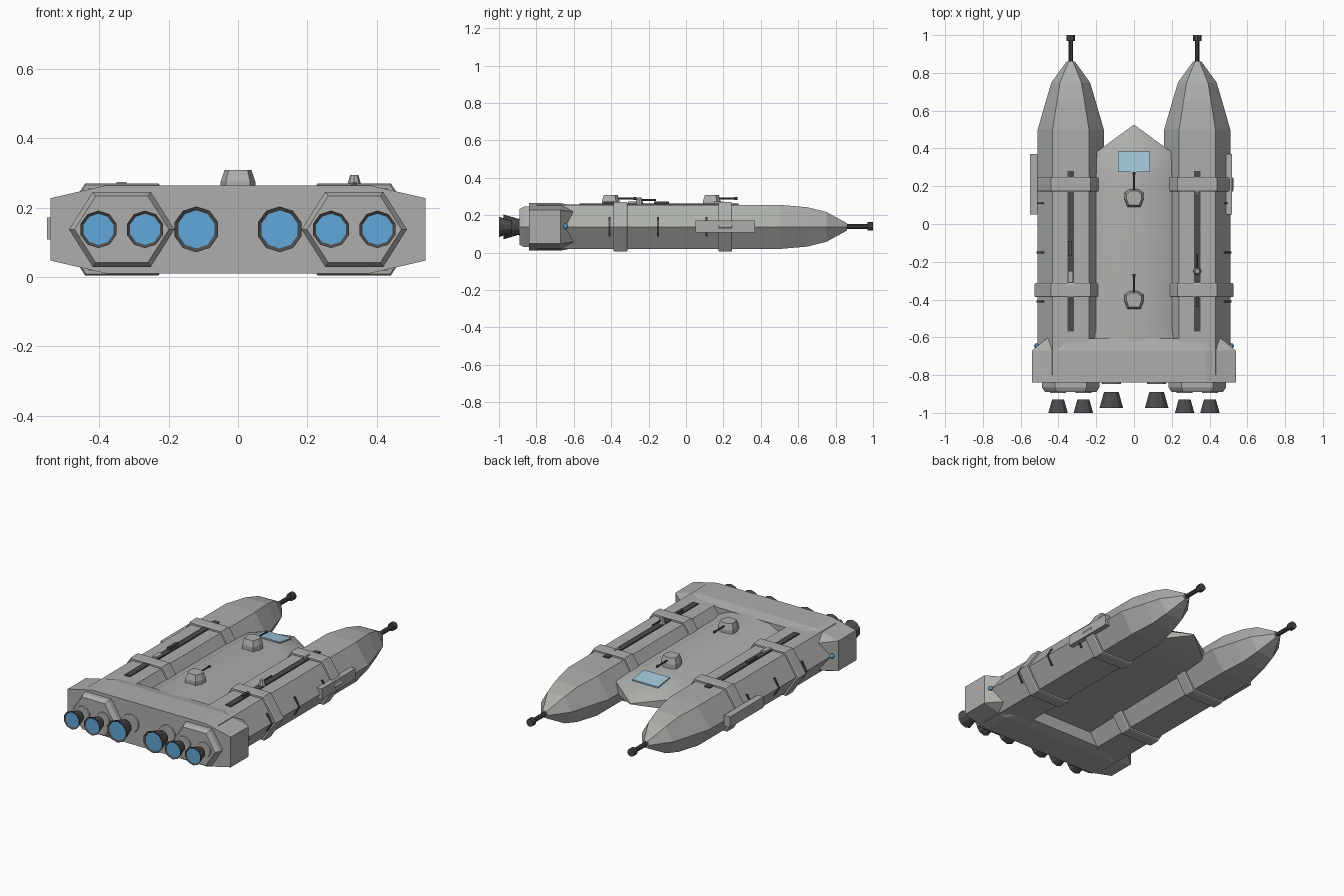
import bpy, bmesh, math
from mathutils import Matrix, Vector

cube = bpy.data.objects.get("Cube")
if cube:
    bpy.data.objects.remove(cube, do_unlink=True)


def material(name, color):
    m = bpy.data.materials.new(name)
    m.use_nodes = True
    m.diffuse_color = (*color, 1)
    m.node_tree.nodes["Principled BSDF"].inputs["Base Color"].default_value = (*color, 1)
    return m


HULL = material("hull grey", (0.42, 0.43, 0.41))
DARK = material("dark metal", (0.07, 0.07, 0.075))
GLOW = material("engine blue", (0.12, 0.39, 0.70))
GLASS = material("window blue", (0.36, 0.56, 0.68))
MID = 0.1375      # height of the pod axis
POD_X = 0.335     # sideways offset of each pod


def finish(name, bm, mats, smooth=False):
    bmesh.ops.recalc_face_normals(bm, faces=bm.faces)
    me = bpy.data.meshes.new(name)
    bm.to_mesh(me)
    bm.free()
    for m in mats:
        me.materials.append(m)
    ob = bpy.data.objects.new(name, me)
    bpy.context.collection.objects.link(ob)
    if smooth:
        bpy.ops.object.select_all(action='DESELECT')
        ob.select_set(True)
        bpy.context.view_layer.objects.active = ob
        bpy.ops.object.shade_smooth_by_angle(angle=math.radians(30))
    return ob


def loft(name, rings, mat, smooth=False):
    """Skin a list of equal-length point rings and cap both ends."""
    bm = bmesh.new()
    loops = [[bm.verts.new(p) for p in ring] for ring in rings]
    n = len(loops[0])
    for a, b in zip(loops, loops[1:]):
        for i in range(n):
            j = (i + 1) % n
            bm.faces.new((a[i], a[j], b[j], b[i]))
    bm.faces.new(loops[0])
    bm.faces.new(loops[-1])
    return finish(name, bm, [mat], smooth)


def hex_ring(x, y, w, h):
    t = w * 0.55
    pts = [(w, 0), (t, h), (-t, h), (-w, 0), (-t, -h), (t, -h)]
    return [(x + px, y, MID + pz) for px, pz in pts]


def box(name, lo, hi, mat):
    bm = bmesh.new()
    lo, hi = Vector(lo), Vector(hi)
    bmesh.ops.create_cube(bm, size=1)
    bmesh.ops.scale(bm, vec=hi - lo, verts=bm.verts)
    bmesh.ops.translate(bm, vec=(lo + hi) / 2, verts=bm.verts)
    return finish(name, bm, [mat])


def rod(name, x, z, y0, y1, r0, r1, mat, sides=10):
    """Straight or tapered cylinder along y."""
    bm = bmesh.new()
    bmesh.ops.create_cone(bm, cap_ends=True, segments=sides, radius1=r0, radius2=r1, depth=y1 - y0,
                          matrix=Matrix.Translation((x, (y0 + y1) / 2, z)) @ Matrix.Rotation(-math.pi / 2, 4, 'X'))
    return finish(name, bm, [mat])


def nozzle(name, x, y, r, length):
    """Flared bell with a dark rim and a glowing, slightly sunk mouth."""
    bm = bmesh.new()
    bmesh.ops.create_cone(bm, cap_ends=True, segments=10, radius1=r, radius2=r * 0.62, depth=length,
                          matrix=Matrix.Translation((x, y + length / 2, MID)) @ Matrix.Rotation(-math.pi / 2, 4, 'X'))
    bm.normal_update()
    mouth = min(bm.faces, key=lambda f: f.calc_center_median().y)
    bmesh.ops.inset_region(bm, faces=[mouth], thickness=r * 0.17, depth=-0.006)
    mouth.material_index = 1
    return finish(name, bm, [DARK, GLOW])


# Central hull with a pointed nose
def hull_ring(y, w, top, side, low):
    right = [(w, low), (w, side), (w * 0.6, top - (top - side) * 0.2), (0, top)]
    left = [(-px, pz) for px, pz in right[-2::-1]]
    return [(px, y, pz) for px, pz in right + left]


loft("central_hull", [hull_ring(-0.7, 0.23, 0.256, 0.215, 0.09),
                      hull_ring(-0.55, 0.2, 0.256, 0.205, 0.1),
                      hull_ring(0.22, 0.2, 0.25, 0.2, 0.11),
                      hull_ring(0.38, 0.2, 0.226, 0.19, 0.12),
                      hull_ring(0.525, 0.002, 0.168, 0.165, 0.16)], HULL, True)

# Bridge window lying on the sloping hull top
loft("bridge_window", [[(-0.085, y, z), (0.085, y, z), (0.085, y, z + 0.008), (-0.085, y, z + 0.008)]
                       for y, z in ((0.275, 0.241), (0.385, 0.225))], GLASS)


# Wide engine block across the back of both pods
def block_ring(y, w, flat, shrink):
    pts = [(w, 0.09), (flat, 0.127), (-flat, 0.127), (-w, 0.09),
           (-w, -0.09), (-flat, -0.127), (flat, -0.127), (w, -0.09)]
    return [(px, y, MID + pz * shrink) for px, pz in pts]


loft("engine_block", [block_ring(-0.84, 0.54, 0.38, 1), block_ring(-0.67, 0.54, 0.38, 1),
                      block_ring(-0.605, 0.46, 0.34, 0.9)], HULL)

# Turrets on the centre line
for name, y in (("front_turret", 0.14), ("rear_turret", -0.4)):
    plan = [(-0.035, -0.05), (0.035, -0.05), (0.05, -0.01), (0.05, 0.025),
            (0.02, 0.045), (-0.02, 0.045), (-0.05, 0.025), (-0.05, -0.01)]
    loft(name, [[(px * s, y + py * s, z) for px, py in plan]
                for z, s in ((0.245, 1), (0.275, 1), (0.308, 0.78))], HULL)
    rod(name + "_barrel", 0, 0.29, y + 0.03, y + 0.135, 0.005, 0.005, DARK, 6)
    rod(name + "_muzzle", 0, 0.29, y + 0.12, y + 0.135, 0.008, 0.008, DARK, 6)

for s, side in ((1, "left"), (-1, "right")):
    x = s * POD_X
    # Hexagonal pod tapering to its gun
    loft(side + "_pod", [hex_ring(x, y, w, h) for y, w, h in
                         ((-0.8, 0.175, 0.118), (0.5, 0.175, 0.118), (0.65, 0.132, 0.105),
                          (0.75, 0.102, 0.08), (0.86, 0.022, 0.02))], HULL)
    loft(side + "_engine_mount", [hex_ring(x, y, w, h) for y, w, h in
                                  ((-0.83, 0.152, 0.108), (-0.865, 0.152, 0.108), (-0.89, 0.136, 0.096))], HULL)
    rod(side + "_gun_barrel", x, MID + 0.003, 0.84, 0.98, 0.013, 0.013, DARK)
    rod(side + "_gun_muzzle", x, MID + 0.003, 0.97, 1.0, 0.023, 0.023, DARK)

    # Clamping bands round the pod
    for i, y in enumerate((-0.35, 0.21)):
        loft(f"{side}_band_{i + 1}", [hex_ring(x, y + d, 0.192 - c, 0.1325 - c) for d, c in
                                      ((-0.037, 0.004), (-0.03, 0), (0.03, 0), (0.037, 0.004))], HULL)

    # Dark rail on the pod top
    box(side + "_top_rail", (x - 0.018, -0.57, 0.25), (x + 0.018, 0.28, 0.262), DARK)

    # Armour plate and dark ribs on the pod flank
    edge = s * 0.515
    box(side + "_flank_plate", (edge - 0.035, 0.05, 0.108), (edge + 0.005, 0.37, 0.172), HULL)
    for i, y in enumerate((-0.41, -0.15, 0.11)):
        loft(f"{side}_flank_rib_{i + 1}", [[(s * px, y + d, MID + pz) for px, pz in
             ((0.47, 0.052), (0.485, 0.052), (0.515, 0), (0.485, -0.052), (0.47, -0.052))]
             for d in (-0.005, 0.005)], DARK)

    # Blue side lamp
    bm = bmesh.new()
    bmesh.ops.create_uvsphere(bm, u_segments=10, v_segments=6, radius=0.014,
                              matrix=Matrix.Translation((s * 0.515, -0.645, MID + 0.003)))
    finish(side + "_side_lamp", bm, [GLOW], True)

    # Engines: one large inner, two smaller outer, with their seats
    for i, (nx, y, r, length, seat) in enumerate(((0.12, -0.975, 0.066, 0.085, -0.84),
                                                  (0.268, -1.0, 0.054, 0.07, -0.89),
                                                  (0.402, -1.0, 0.054, 0.07, -0.89))):
        nozzle(f"{side}_nozzle_{i + 1}", s * nx, y, r, length)
        rod(f"{side}_nozzle_seat_{i + 1}", s * nx, MID, seat - 0.006, seat + 0.01,
            r * 0.8, r * 0.9, HULL)

# Small fittings riding on the rails
box("right_rail_carriage", (-0.35, -0.17, 0.258), (-0.33, -0.09, 0.274), DARK)
box("right_rail_box", (-0.35, -0.31, 0.258), (-0.322, -0.25, 0.274), HULL)
box("left_rail_box", (0.327, -0.44, 0.258), (0.343, -0.38, 0.272), DARK)
box("left_rail_pin", (0.328, 0.15, 0.258), (0.338, 0.2, 0.274), HULL)
bm = bmesh.new()
bmesh.ops.create_cone(bm, cap_ends=True, segments=8, radius1=0.022, radius2=0.012, depth=0.035,
                      matrix=Matrix.Translation((POD_X, -0.25, 0.276)))
finish("left_rail_turret", bm, [HULL])
rod("left_rail_turret_barrel", POD_X, 0.281, -0.24, -0.16, 0.005, 0.005, DARK, 6)
